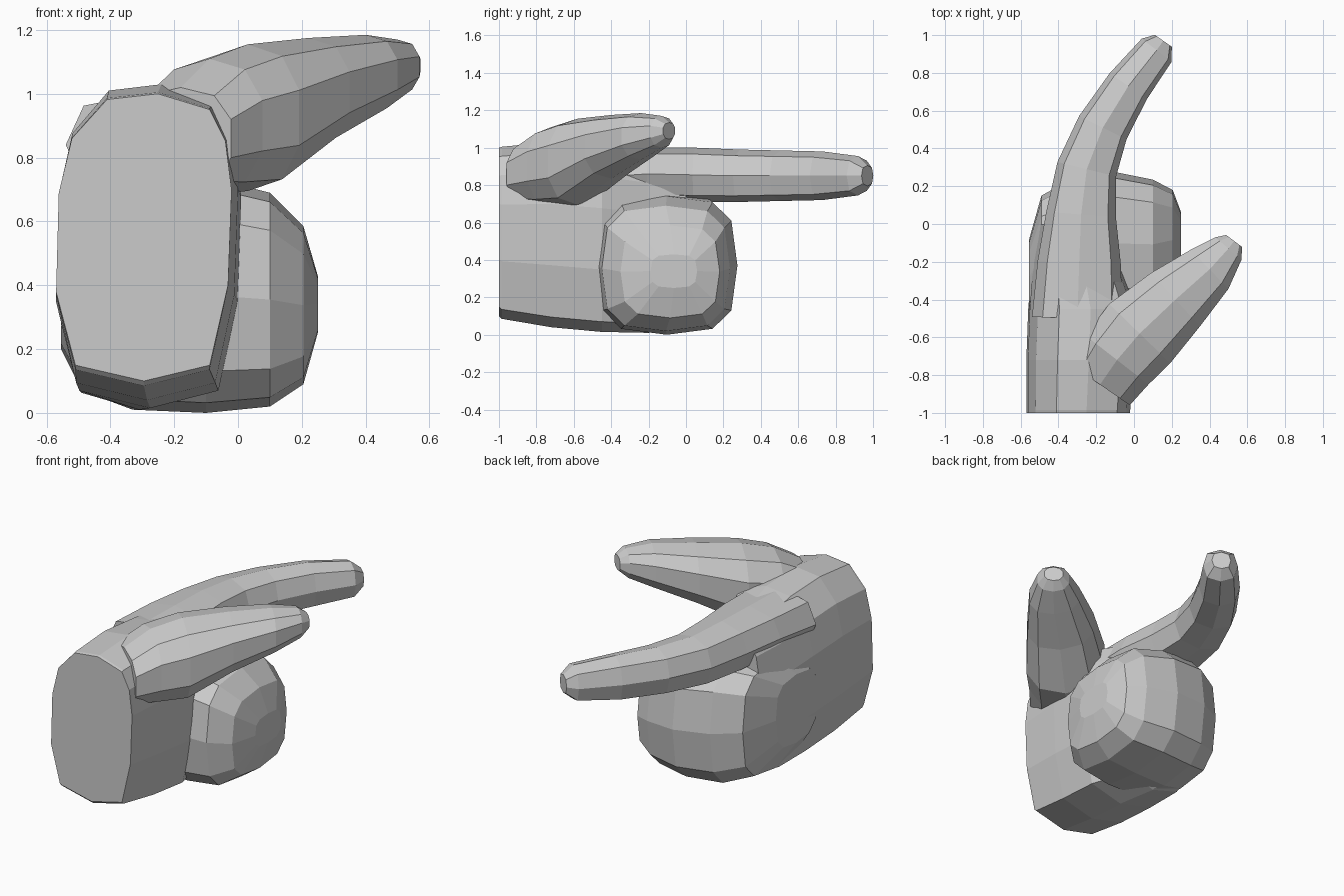
import bpy
import bmesh
from math import cos, sin, pi
from mathutils import Vector

if "Cube" in bpy.data.objects:
    bpy.data.objects.remove(bpy.data.objects["Cube"])


def superellipse(n, power, phase=0.0):
    """Unit cross-section with n sides, boxier as power grows."""
    pts = []
    for i in range(n):
        a = 2 * pi * i / n + phase
        c, s = cos(a), sin(a)
        pts.append((abs(c) ** (2 / power) * (1 if c > 0 else -1),
                    abs(s) ** (2 / power) * (1 if s > 0 else -1)))
    return pts


def loft(name, rings):
    """Skin a list of equal-length rings and cap both ends."""
    bm = bmesh.new()
    loops = [[bm.verts.new(p) for p in ring] for ring in rings]
    n = len(loops[0])
    for a, b in zip(loops, loops[1:]):
        for i in range(n):
            j = (i + 1) % n
            bm.faces.new((a[i], a[j], b[j], b[i]))
    bm.faces.new(loops[0])
    bm.faces.new(loops[-1])
    bmesh.ops.recalc_face_normals(bm, faces=bm.faces)
    mesh = bpy.data.meshes.new(name)
    bm.to_mesh(mesh)
    bm.free()
    obj = bpy.data.objects.new(name, mesh)
    bpy.context.collection.objects.link(obj)
    return obj


def digit(name, stations, section):
    """Tapered tube: stations are x, y, z, half width, half height."""
    rings = []
    centres = [Vector(s[:3]) for s in stations]
    for k, (x, y, z, hw, hh) in enumerate(stations):
        d = centres[min(k + 1, len(centres) - 1)] - centres[max(k - 1, 0)]
        side = Vector((d.y, -d.x, 0)).normalized()
        rings.append([centres[k] + side * (u * hw) + Vector((0, 0, v * hh))
                      for u, v in section])
    return loft(name, rings)


def fit(u, lo, hi):
    return (lo + hi) / 2 + u * (hi - lo) / 2


# Palm and wrist: one profile carried back along y (y, x0, x1, z0, z1)
wrist = [(-.78, -.89), (0, -1), (.75, -.89), (.96, -.33), (1, .33), (.93, .67),
         (.75, .89), (.16, 1), (-.42, .96), (-.82, .69), (-.97, .31), (-1, -.38)]
palm = [(-1.0, -.57, -.02, .10, 1.0),
        (-.985, -.57, -.02, .085, 1.005),
        (-.72, -.57, .0, .04, 1.03),
        (-.45, -.56, .01, .015, 1.01),
        (-.2, -.54, -.08, .01, .97),
        (.0, -.51, -.14, .06, .95)]
loft("palm", [[(fit(u, x0, x1), y, fit(v, z0, z1)) for u, v in wrist]
              for y, x0, x1, z0, z1 in palm])

# Curled fingers: rounded block skinned along x (x, y0, y1, z0, z1)
fist = [(-.555, -.48, -.08, .2, .62),
        (-.49, -.48, .15, .07, .74),
        (-.33, -.48, .24, .01, .77),
        (-.1, -.48, .275, .0, .74),
        (.1, -.45, .235, .02, .69),
        (.205, -.35, .18, .09, .585),
        (.25, -.19, .06, .25, .43)]
loft("curled_fingers", [[(x, fit(u, y0, y1), fit(v, z0, z1))
                         for u, v in superellipse(12, 3.2)]
                        for x, y0, y1, z0, z1 in fist])

# Pointing finger
digit("pointing_finger", [(-.30, -.5, .84, .24, .16),
                          (-.29, -.2, .86, .22, .14),
                          (-.28, .05, .855, .185, .145),
                          (-.25, .29, .85, .16, .14),
                          (-.165, .51, .85, .14, .135),
                          (-.03, .73, .85, .12, .13),
                          (.12, .92, .85, .10, .105),
                          (.155, .97, .85, .055, .055)], superellipse(8, 2.6))

# Thumb
digit("thumb", [(-.18, -.85, .86, .20, .16),
                (-.09, -.72, .90, .22, .21),
                (.03, -.58, .925, .235, .23),
                (.22, -.40, 1.005, .20, .17),
                (.40, -.24, 1.06, .15, .125),
                (.50, -.13, 1.085, .095, .085),
                (.53, -.09, 1.09, .055, .045)], superellipse(10, 2.4, pi / 10))
